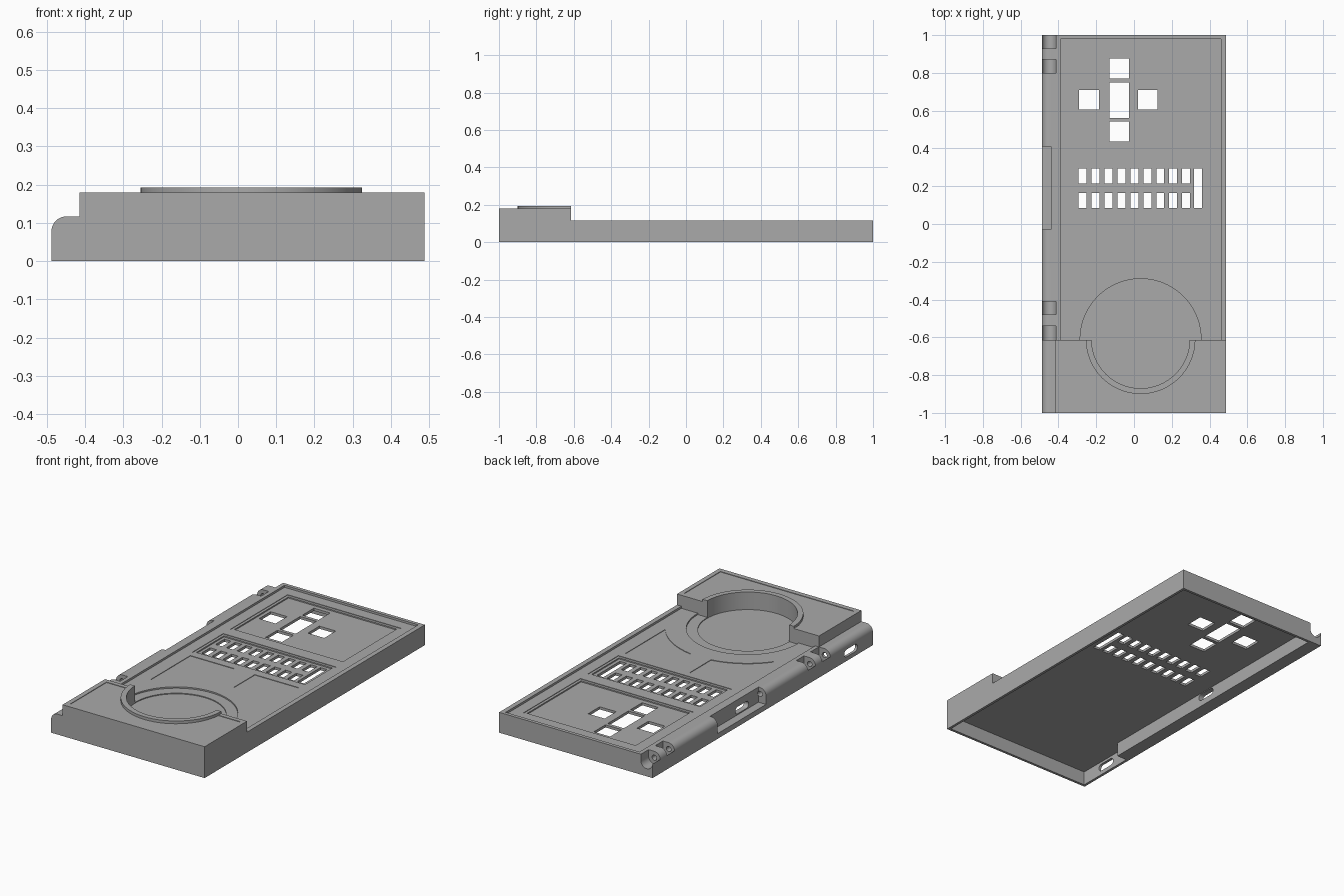
import bpy, bmesh, math
from mathutils import Vector

if "Cube" in bpy.data.objects:
    bpy.data.objects.remove(bpy.data.objects["Cube"])

grey = bpy.data.materials.new("plain grey")
grey.diffuse_color = (0.40, 0.40, 0.40, 1)
grey.use_nodes = True
grey.node_tree.nodes["Principled BSDF"].inputs["Base Color"].default_value = grey.diffuse_color


def prism(name, pts, lo, hi, axis="z"):
    """Extrude a 2D outline along z (x,y), y (x,z) or x (y,z)."""
    place = {"z": lambda a, b, t: (a, b, t),
             "y": lambda a, b, t: (a, t, b),
             "x": lambda a, b, t: (t, a, b)}[axis]
    bm = bmesh.new()
    face = bm.faces.new([bm.verts.new(place(a, b, lo)) for a, b in pts])
    step = Vector(place(0, 0, hi - lo))
    ext = bmesh.ops.extrude_face_region(bm, geom=[face])
    bmesh.ops.translate(bm, vec=step,
                        verts=[v for v in ext["geom"] if isinstance(v, bmesh.types.BMVert)])
    bmesh.ops.recalc_face_normals(bm, faces=bm.faces)
    mesh = bpy.data.meshes.new(name)
    bm.to_mesh(mesh)
    bm.free()
    mesh.materials.append(grey)
    ob = bpy.data.objects.new(name, mesh)
    bpy.context.collection.objects.link(ob)
    return ob


def arc(cx, cy, r, a0=0, a1=360, n=64):
    full = a1 - a0 == 360
    count = n if full else n + 1
    angles = [math.radians(a0 + (a1 - a0) * i / n) for i in range(count)]
    return [(cx + r * math.cos(a), cy + r * math.sin(a)) for a in angles]


def rect(x0, x1, y0, y1):
    return [(x0, y0), (x1, y0), (x1, y1), (x0, y1)]


def combine(body, other, operation="DIFFERENCE"):
    mod = body.modifiers.new("cut", "BOOLEAN")
    mod.operation, mod.solver, mod.object = operation, "EXACT", other
    bpy.context.view_layer.objects.active = body
    bpy.ops.object.modifier_apply(modifier=mod.name)
    bpy.data.objects.remove(other)


def cut(pts, lo, hi, axis="z"):
    combine(body, prism("cutter", pts, lo, hi, axis))


def cut_box(x0, x1, y0, y1, z0, z1):
    cut(rect(x0, x1, y0, y1), z0, z1)


# Levels and main dimensions
W, RIM, TOP, STEP = 0.488, 0.117, 0.18, -0.615
FLOOR, POCKET, CEIL = 0.105, 0.095, 0.08
CX, CY = 0.035, -0.61
HX, HZ = -0.45, 0.08

# Case body: stepped profile with the rounded hinge edge
profile = [(-W, 0), (W, 0), (W, TOP), (-0.415, TOP), (-0.415, RIM)]
profile += arc(-W + 0.04, RIM - 0.04, 0.04, 90, 180, 10)
body = prism("case_shell", profile, -1, 1, "y")

# Shallow inset on the raised block, then the raised collar
cut_box(-0.388, 0.462, -0.972, -0.64, TOP - 0.003, 0.3)
combine(body, prism("collar", arc(CX, CY, 0.29), 0.14, 0.193), "UNION")

# Lower deck behind the block, framed by a thin rim
cut_box(-0.6, 0.6, STEP, 1.1, RIM, 0.3)
cut_box(-0.39, 0.46, STEP, 0.98, FLOOR, 0.3)

# Round seat: wide on the deck, narrower through the block
a = math.degrees(math.asin((STEP - CY) / 0.32))
cut(arc(CX, CY, 0.32, a, 180 - a), 0.097, 0.3)
cut(arc(CX, CY, 0.26), 0.092, 0.3)

# Shallow curved-edge plates between the seat and the vents
for x0, x1 in ((-0.31, -0.03), (0.10, 0.38)):
    edge = [(x0 + (x1 - x0) * i / 12) for i in range(13)]
    low = [(x, CY + math.sqrt(0.43 ** 2 - (x - CX) ** 2)) for x in edge]
    cut(low + [(x1, 0.01), (x0, 0.01)], FLOOR - 0.003, 0.3)

# Recessed button panels with a small lip
for y0, y1 in ((0.41, 0.90), (0.065, 0.315)):
    cut_box(-0.325, 0.395, y0 - 0.015, y1 + 0.015, FLOOR - 0.003, 0.3)
    cut_box(-0.31, 0.38, y0, y1, POCKET, 0.3)

# Hollow underside, reaching under the hinge edge at the front
cut_box(-0.41, 0.473, -0.985, 0.985, -0.1, CEIL)
cut_box(-0.473, -0.40, -0.985, -0.63, -0.1, CEIL)

# Cross of button openings
for x0, x1, y0, y1 in ((-0.13, -0.027, 0.77, 0.875), (-0.13, -0.027, 0.562, 0.75),
                       (-0.13, -0.027, 0.437, 0.543), (-0.29, -0.185, 0.605, 0.71),
                       (0.02, 0.125, 0.605, 0.71)):
    cut_box(x0, x1, y0, y1, 0.05, 0.15)

# Two rows of key openings and one tall key
for i in range(9):
    x = -0.293 + i * 0.0685
    for y0, y1 in ((0.085, 0.165), (0.215, 0.295)):
        cut_box(x, x + 0.042, y0, y1, 0.05, 0.15)
cut_box(0.318, 0.36, 0.085, 0.295, 0.05, 0.15)

# Hinge gaps: cupped cut-outs between the knuckles
cup = arc(HX, HZ, 0.0365, 180, 360, 16) + [(-0.4135, 0.16), (-0.55, 0.16), (-0.55, HZ)]
for y0, y1 in ((0.93, 1.05), (0.80, 0.87), (-0.48, -0.41), (STEP, -0.54)):
    cut(cup, y0, y1, "y")

# Flat recess in the middle of the hinge edge
cut_box(-0.6, -0.44, -0.03, 0.41, 0.03, 0.2)

# Pin holes along the hinge axis
for y0, y1 in ((0.405, 0.95), (-0.65, -0.025)):
    cut(arc(HX, HZ, 0.015, n=16), y0, y1, "y")


# Rounded side slots
def slot(y, z, half, r, x0, x1):
    cut(arc(y + half - r, z, r, -90, 90, 8) + arc(y - half + r, z, r, 90, 270, 8),
        x0, x1, "x")


slot(-0.80, 0.045, 0.06, 0.021, -0.6, -0.44)
slot(0.12, 0.056, 0.06, 0.02, -0.6, -0.38)

# Smooth the round walls, keep the edges crisp
bpy.ops.object.select_all(action="DESELECT")
body.select_set(True)
bpy.context.view_layer.objects.active = body
bpy.ops.object.shade_smooth_by_angle(angle=math.radians(30))
